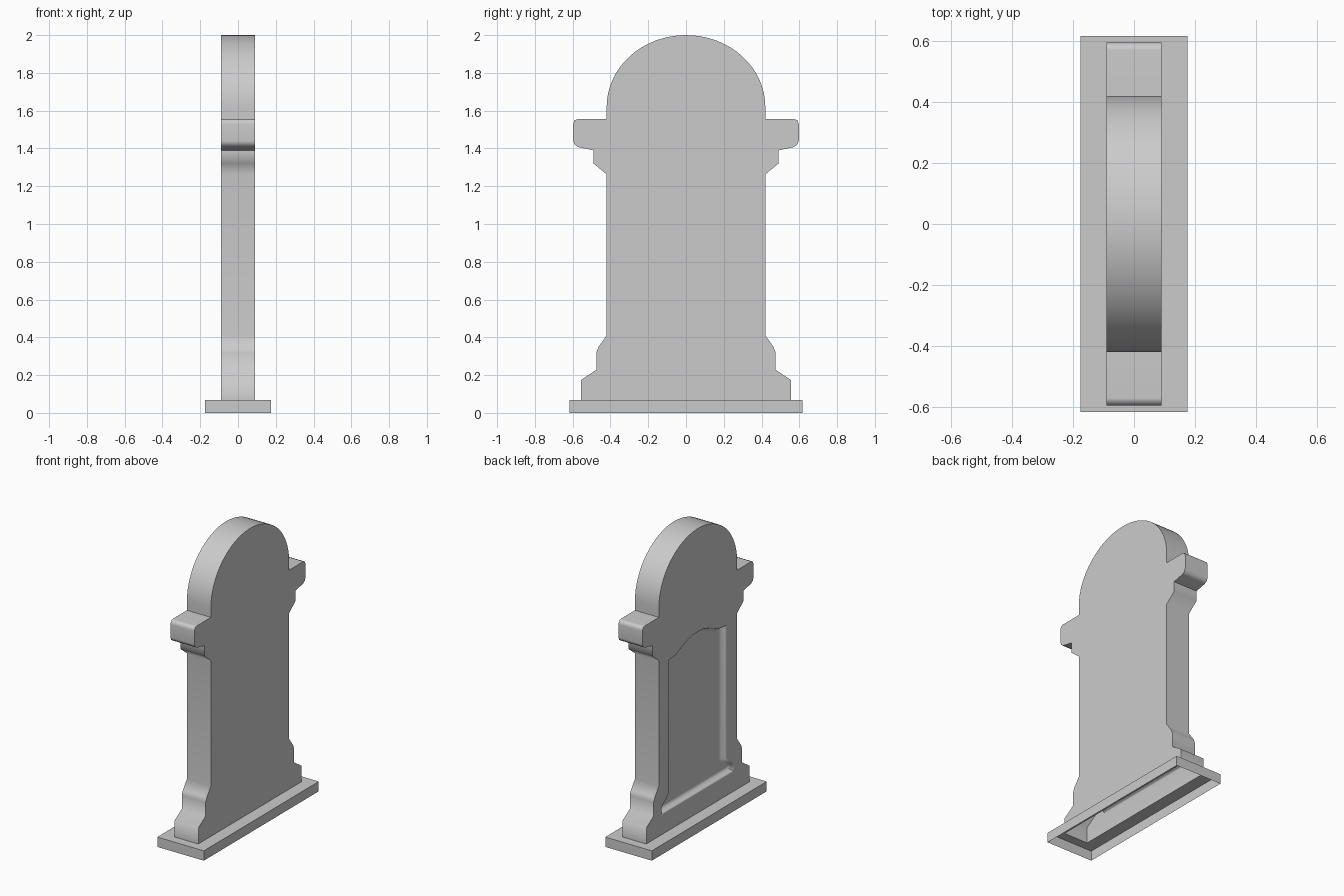
import bpy, bmesh, math
from mathutils import Vector

cube = bpy.data.objects.get("Cube")
if cube:
    bpy.data.objects.remove(cube, do_unlink=True)

stone = bpy.data.materials.new("grey_stone")
stone.use_nodes = True
GREY = (0.6, 0.6, 0.6, 1)
stone.diffuse_color = GREY
stone.node_tree.nodes["Principled BSDF"].inputs["Base Color"].default_value = GREY

HALF = 0.09      # half thickness of the slab
PLINTH = 0.067   # plinth height
FOOT = 0.555     # half width of the slab foot


def mirrored(half):
    """Close a half outline (y, z) across y = 0, counterclockwise."""
    return half + [(-y, z) for y, z in reversed(half) if y > 1e-6]


def inset(points, dist):
    """Move a counterclockwise outline inward with mitred corners."""
    pts = [Vector(p) for p in points]
    result = []
    for i, p in enumerate(pts):
        a = (p - pts[i - 1]).normalized()
        b = (pts[(i + 1) % len(pts)] - p).normalized()
        na, nb = Vector((-a.y, a.x)), Vector((-b.y, b.x))
        result.append(p + (na + nb) * dist / (1 + na.dot(nb)))
    return result


def ring(bm, points, x):
    return [bm.verts.new((x, y, z)) for y, z in points]


def bridge(bm, a, b, closed=True):
    for i in range(len(a) if closed else len(a) - 1):
        j = (i + 1) % len(a)
        bm.faces.new((a[i], a[j], b[j], b[i]))


def finish(bm, name, outward):
    """Orient the open shell so its largest flat face points outward."""
    bmesh.ops.recalc_face_normals(bm, faces=bm.faces[:])
    bm.normal_update()
    best = max(bm.faces, key=lambda f: f.calc_area() * abs(f.normal.dot(outward))
               * (f.calc_center_median().dot(outward) > 0))
    if best.normal.dot(outward) < 0:
        bmesh.ops.reverse_faces(bm, faces=bm.faces[:])
    mesh = bpy.data.meshes.new(name)
    bm.to_mesh(mesh)
    bm.free()
    mesh.materials.append(stone)
    obj = bpy.data.objects.new(name, mesh)
    bpy.context.collection.objects.link(obj)
    bpy.ops.object.select_all(action='DESELECT')
    obj.select_set(True)
    bpy.context.view_layer.objects.active = obj
    bpy.ops.object.shade_smooth_by_angle(angle=math.radians(62))
    weighted = obj.modifiers.new("even_shading", 'WEIGHTED_NORMAL')
    weighted.keep_sharp = True
    return obj


# Slab outline: stepped foot, shaft, shoulder bracket and rounded head
side = [(FOOT, PLINTH), (FOOT, 0.175), (0.475, 0.228), (0.475, 0.32), (0.463, 0.35),
        (0.42, 0.41), (0.42, 1.263), (0.49, 1.32), (0.49, 1.39), (0.57, 1.407),
        (0.588, 1.418), (0.597, 1.44), (0.597, 1.53), (0.59, 1.549), (0.572, 1.556),
        (0.42, 1.556)]
head = [(0.42 * math.cos(t), 1.62 + 0.38 * math.sin(t))
        for t in (math.pi / 2 * i / 16 for i in range(16))]
outline = mirrored(side + head + [(0, 2.0)])

# Recessed panel outline with flared foot and shallow arched top
panel = mirrored([(0.39, 0.2), (0.39, 0.255), (0.31, 0.32), (0.31, 1.225), (0.24, 1.23),
                  (0.2, 1.25), (0.13, 1.277), (0.06, 1.295), (0, 1.3)])

# Hollow slab, open underneath, with the soft-edged panel sunk into one broad face
bm = bmesh.new()
plain = ring(bm, outline, HALF)
carved = ring(bm, outline, -HALF)
bm.faces.new(plain)
bridge(bm, plain, carved, closed=False)
steps = [(0, 0), (0.006, 0.01), (0.013, 0.026), (0.022, 0.036), (0.034, 0.04)]
rings = [ring(bm, inset(panel, d), -HALF + depth) for d, depth in steps]
for a, b in zip(rings, rings[1:]):
    bridge(bm, a, b)
bm.faces.new(rings[-1])
rim = []
for loop in (carved, rings[0]):
    for i, v in enumerate(loop):
        w = loop[(i + 1) % len(loop)]
        rim.append(bm.edges.get((v, w)) or bm.edges.new((v, w)))
bmesh.ops.triangle_fill(bm, edges=rim, use_beauty=True)
finish(bm, "headstone_slab", Vector((1, 0, 0)))

# Plinth: thin walls and a top with an opening for the slab, open underneath
bm = bmesh.new()


def rectangle(x, y, z):
    return [bm.verts.new((sx * x, sy * y, z))
            for sx, sy in ((1, 1), (-1, 1), (-1, -1), (1, -1))]


bottom = rectangle(0.175, 0.617, 0)
top = rectangle(0.175, 0.617, PLINTH)
opening = rectangle(HALF, FOOT, PLINTH)
bridge(bm, bottom, top)
bridge(bm, top, opening)
finish(bm, "plinth", Vector((0, 0, 1)))
